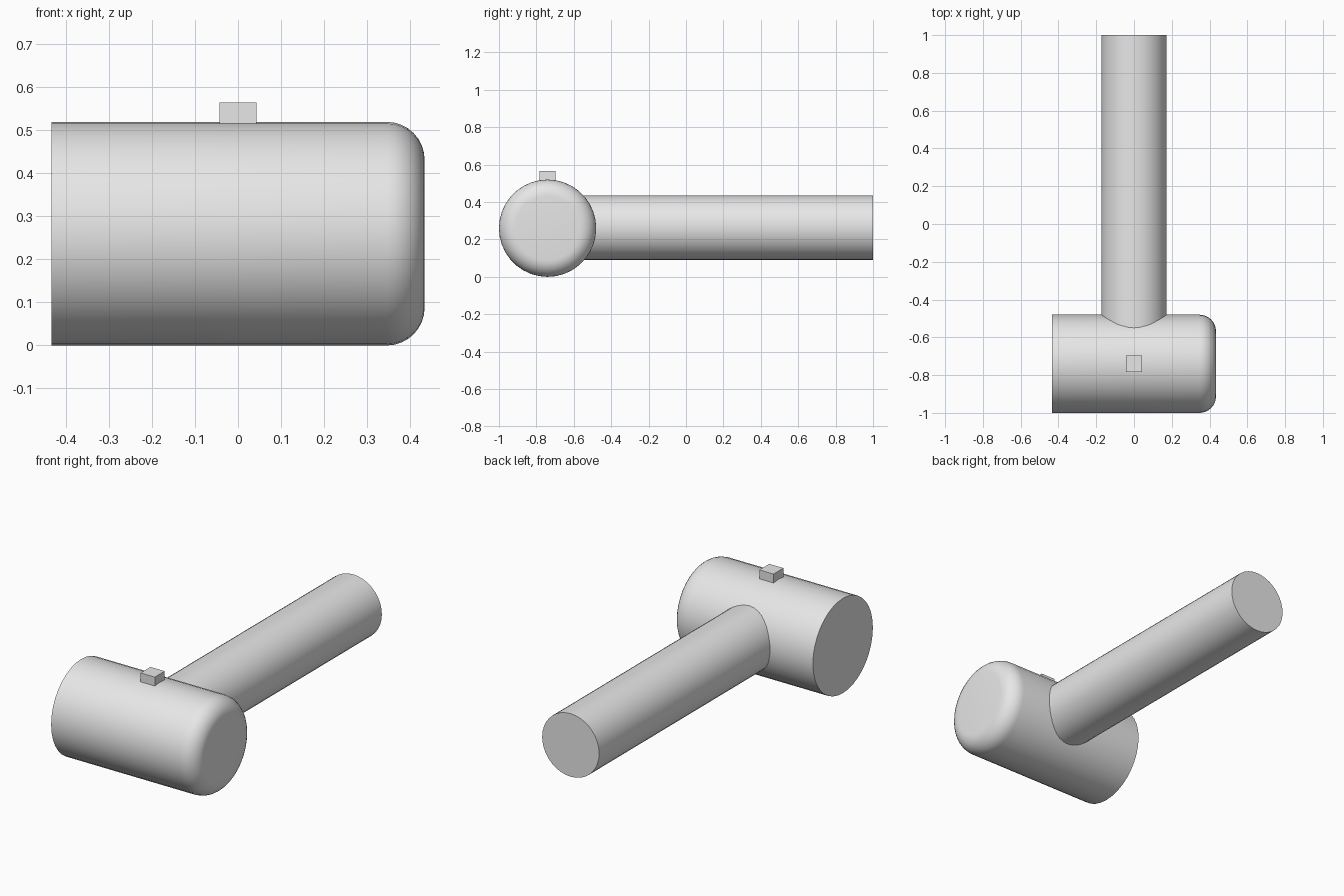
import bpy
import bmesh
from math import sin, cos, pi, radians
from mathutils import Vector

cube = bpy.data.objects.get("Cube")
if cube:
    bpy.data.objects.remove(cube, do_unlink=True)

grey = bpy.data.materials.new("plain grey")
grey.use_nodes = True
grey.diffuse_color = (0.8, 0.8, 0.8, 1)
grey.node_tree.nodes["Principled BSDF"].inputs["Base Color"].default_value = grey.diffuse_color

SIDES = 36
HEAD_CENTRE = Vector((0, -0.74, 0.26))
HEAD_RADIUS = 0.26
HEAD_HALF = 0.434
FILLET = 0.088


def finish(name, bm, location, smooth=True):
    """Turn a bmesh into a grey object, smooth with sharp rims."""
    bmesh.ops.recalc_face_normals(bm, faces=bm.faces)
    mesh = bpy.data.meshes.new(name)
    bm.to_mesh(mesh)
    bm.free()
    mesh.materials.append(grey)
    obj = bpy.data.objects.new(name, mesh)
    obj.location = location
    bpy.context.collection.objects.link(obj)
    if smooth:
        bpy.ops.object.select_all(action="DESELECT")
        obj.select_set(True)
        bpy.context.view_layer.objects.active = obj
        bpy.ops.object.shade_smooth_by_angle(angle=radians(30))
    return obj


def lathe(name, profile, axis, location):
    """Revolve (along, radius) pairs around an axis, capping both ends."""
    axis = Vector(axis)
    up = Vector((0, 0, 1))
    side = axis.cross(up)
    bm = bmesh.new()
    rings = []
    for along, radius in profile:
        rings.append([bm.verts.new(axis * along
                                   + up * radius * cos(2 * pi * i / SIDES)
                                   + side * radius * sin(2 * pi * i / SIDES))
                      for i in range(SIDES)])
    for a, b in zip(rings, rings[1:]):
        for i in range(SIDES):
            j = (i + 1) % SIDES
            bm.faces.new((a[i], a[j], b[j], b[i]))
    bm.faces.new(rings[0])
    bm.faces.new(rings[-1])
    return finish(name, bm, location)


# Head: cylinder with one flat end and one rounded end
steps = 8
head_profile = [(-HEAD_HALF, HEAD_RADIUS)]
for k in range(steps + 1):
    angle = pi / 2 * k / steps
    head_profile.append((HEAD_HALF - FILLET + FILLET * sin(angle),
                         HEAD_RADIUS - FILLET + FILLET * cos(angle)))
lathe("head", head_profile, (1, 0, 0), HEAD_CENTRE)

# Handle: plain round bar starting inside the head
lathe("handle", [(-0.6, 0.173), (1.0, 0.173)], (0, 1, 0), (0, 0, 0.263))

# Small block on top of the head
bm = bmesh.new()
bmesh.ops.create_cube(bm, size=1)
bmesh.ops.scale(bm, vec=(0.086, 0.086, 0.086), verts=bm.verts)
finish("top_block", bm, (0, HEAD_CENTRE.y, 0.522), smooth=False)
